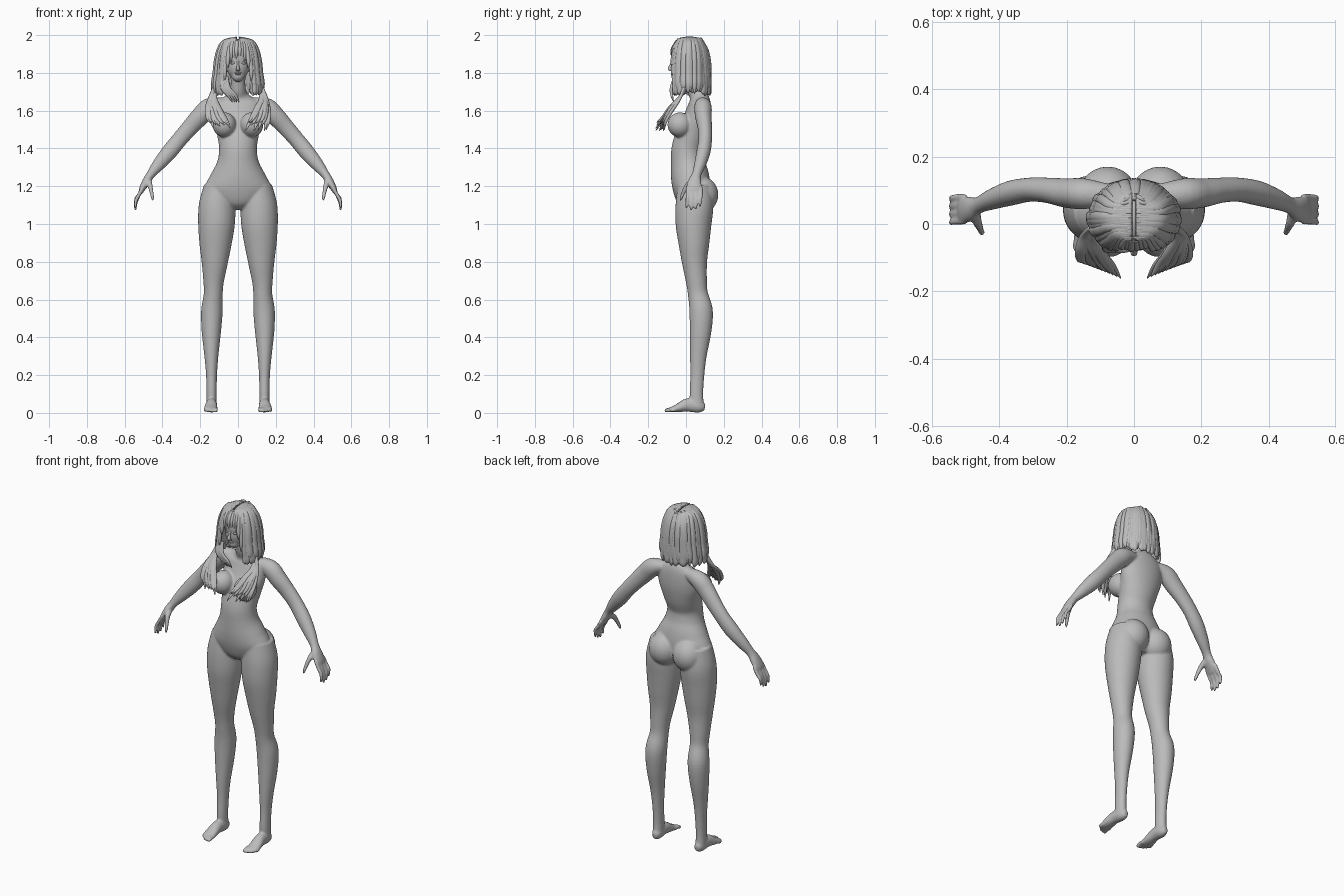
import bpy, bmesh, math, random
from mathutils import Vector, Matrix

random.seed(4)
if "Cube" in bpy.data.objects:
    bpy.data.objects.remove(bpy.data.objects["Cube"], do_unlink=True)

grey = bpy.data.materials.new("clay grey")
grey.use_nodes = True
grey.diffuse_color = (0.5, 0.5, 0.5, 1)
grey.node_tree.nodes["Principled BSDF"].inputs["Base Color"].default_value = (0.5, 0.5, 0.5, 1)

X, Y = Vector((1, 0, 0)), Vector((0, 1, 0))


def spline(points, steps):
    """Catmull-Rom interpolation of (x, y, z, radius, radius) stations."""
    padded = [points[0], *points, points[-1]]
    result = []
    for a, b, c, d in zip(padded, padded[1:], padded[2:], padded[3:]):
        for i in range(steps):
            t = i / steps
            result.append([q + t / 2 * (r - p + t * (2 * p - 5 * q + 4 * r - s
                           + t * (3 * (q - r) + s - p)))
                           for p, q, r, s in zip(a, b, c, d)])
    return result + [list(points[-1])]


def tube(bm, points, hint=X, sides=20, steps=5):
    """Closed elliptical loft; the first radius lies along the hint."""
    stations = spline(points, steps)
    centres = [Vector(s[:3]) for s in stations]
    rings = []
    for i, s in enumerate(stations):
        tangent = (centres[min(i + 1, len(centres) - 1)] - centres[max(i - 1, 0)]).normalized()
        u = (hint - tangent * hint.dot(tangent)).normalized()
        v = tangent.cross(u)
        turn = [math.tau * k / sides for k in range(sides)]
        rings.append([bm.verts.new(centres[i] + u * s[3] * math.cos(t) + v * s[4] * math.sin(t))
                      for t in turn])
    for low, high in zip(rings, rings[1:]):
        for k in range(sides):
            n = (k + 1) % sides
            bm.faces.new((low[k], low[n], high[n], high[k]))
    bm.faces.new(rings[0][::-1])
    bm.faces.new(rings[-1])


def ball(bm, centre, radii, tilt=0):
    matrix = Matrix.Translation(centre) @ Matrix.Rotation(tilt, 4, "Y") @ Matrix.Diagonal((*radii, 1))
    bmesh.ops.create_uvsphere(bm, u_segments=24, v_segments=16, radius=1, matrix=matrix)


def finish(bm, name):
    bmesh.ops.recalc_face_normals(bm, faces=bm.faces)
    for face in bm.faces:
        face.smooth = True
    mesh = bpy.data.meshes.new(name)
    bm.to_mesh(mesh)
    bm.free()
    mesh.materials.append(grey)
    obj = bpy.data.objects.new(name, mesh)
    bpy.context.collection.objects.link(obj)
    return obj


def fuse(obj, voxel, repeats):
    """Melt overlapping volumes into one soft skin."""
    remesh = obj.modifiers.new("fuse", "REMESH")
    remesh.mode = "VOXEL"
    remesh.voxel_size = voxel
    remesh.use_smooth_shade = True
    soften = obj.modifiers.new("soften", "SMOOTH")
    soften.factor = 0.5
    soften.iterations = repeats


# Torso, neck and skull
body = bmesh.new()
tube(body, [(0, .03, 1.8, .04, .04), (0, .045, 1.72, .04, .042), (0, .065, 1.68, .06, .048),
            (0, .073, 1.64, .12, .058), (0, .06, 1.56, .128, .074), (0, .035, 1.48, .112, .086),
            (0, .01, 1.4, .1, .086), (0, .01, 1.33, .11, .09), (0, .02, 1.26, .145, .1),
            (0, .03, 1.19, .175, .1), (0, .04, 1.12, .13, .085), (0, .045, 1.08, .07, .05)], sides=40)
ball(body, (0, .02, 1.88), (.085, .098, .1))
ball(body, (0, -.018, 1.84), (.06, .058, .08))
ball(body, (0, -.034, 1.785), (.034, .036, .034))

for side in (-1, 1):
    def flip(points):
        return [(side * p[0], *p[1:]) for p in points]

    ball(body, (side * .072, -.032, 1.525), (.062, .066, .066))
    ball(body, (side * .078, .085, 1.155), (.088, .086, .095))

    # Legs
    tube(body, flip([(.1, .045, 1.2, .08, .09), (.11, .045, 1.1, .097, .1), (.114, .04, 1, .097, .095),
                     (.119, .042, .9, .086, .082), (.123, .045, .8, .07, .067),
                     (.129, .055, .7, .055, .056), (.131, .063, .63, .05, .053),
                     (.138, .08, .54, .057, .062), (.141, .077, .43, .051, .057),
                     (.141, .065, .3, .037, .044), (.14, .06, .2, .029, .037),
                     (.14, .055, .1, .027, .036), (.14, .06, .03, .028, .036)]), sides=32)

    # Feet and toes
    tube(body, flip([(.138, .1, .03, .014, .018), (.139, .07, .034, .028, .033),
                     (.141, .01, .042, .03, .036), (.144, -.045, .025, .036, .022),
                     (.145, -.085, .016, .034, .012)]))
    for i in range(5):
        x, size = .117 + .0145 * i, .011 - .0009 * i
        reach = -.106 + .0045 * i * i / 2
        tube(body, flip([(x, -.06, .018, size, size), (x, reach + .015, .018, size, size),
                         (x, reach, .011, size, size * .9), (x, reach - .009, .01, .004, .004)]),
             sides=12, steps=3)

    # Arms
    tube(body, flip([(.08, .085, 1.64, .035, .03), (.15, .09, 1.618, .046, .05),
                     (.2, .092, 1.57, .044, .05), (.255, .1, 1.51, .038, .045),
                     (.31, .102, 1.447, .036, .042), (.365, .092, 1.38, .037, .042),
                     (.42, .074, 1.315, .031, .034), (.462, .056, 1.262, .025, .023),
                     (.485, .046, 1.225, .036, .022), (.508, .042, 1.185, .041, .016),
                     (.515, .042, 1.165, .036, .01)]), hint=Y)

    # Fingers and thumb
    for i in range(4):
        y, drop = .008 + .024 * i, (.006, -.006, 0, .016)[i]
        tube(body, flip([(.502, y, 1.195, .01, .01), (.524, y, 1.155, .0105, .0105),
                         (.54, y - .002, 1.12 + drop, .0095, .0095),
                         (.543, y - .005, 1.09 + drop, .008, .008),
                         (.54, y - .006, 1.075 + drop, .004, .004)]), hint=Y, sides=12, steps=3)
    tube(body, flip([(.474, .045, 1.235, .017, .016), (.466, .008, 1.205, .015, .014),
                     (.458, -.012, 1.17, .011, .011), (.452, -.026, 1.138, .009, .009),
                     (.45, -.03, 1.122, .004, .004)]), hint=Y, sides=12, steps=3)

# Navel
figure = finish(body, "body")
fuse(figure, .006, 4)

# Facial features
face = bmesh.new()
tube(face, [(0, -.07, 1.868, .006, .005), (0, -.08, 1.84, .006, .007),
            (0, -.087, 1.822, .01, .009), (0, -.072, 1.812, .009, .004)], sides=12)
for z, width in ((1.8, .019), (1.793, .016)):
    ball(face, (0, -.067, z), (width, .008, .0045))
for side in (-1, 1):
    ball(face, (side * .026, -.064, 1.852), (.014, .009, .007), side * .1)
    tube(face, [(side * .01, -.072, 1.868, .003, .003), (side * .028, -.068, 1.874, .003, .003),
                (side * .045, -.055, 1.866, .002, .002)], hint=Vector((0, 0, 1)), sides=8)
finish(face, "face_features")


def lock(bm, angle, end, width, lift=1.0):
    """Flat tapered strand from the parting, over the skull, down to a height."""
    s, c = math.sin(angle), math.cos(angle)
    fall = [(1.966, .62), (1.92, .86), (1.86, .98), (1.8, 1.03), (1.74, 1.1), (1.7, 1.1), (1.67, 1.02)]
    points = [(.006 * (1 if s > 0 else -1), .018 - .065 * c, 1.986 - .012 * c * c, width * .4, .007)]
    for z, spread in fall:
        if z < end:
            break
        k = spread * lift
        points.append((.118 * k * s, .018 - .106 * min(k, 1.02) * c, z, width, .01))
    x, y, z = points[-1][:3]
    points.append((x * .97, y, end - .012, width * .2, .003))
    tube(bm, points, hint=Vector((c, s, 0)), sides=10, steps=4)


# Bobbed hair with a centre parting
hair = bmesh.new()
for i in range(46):
    angle = math.radians(44 + 272 * i / 45)
    lock(hair, angle, random.uniform(1.69, 1.715), random.uniform(.014, .02), random.uniform(.96, 1.03))
for i in range(24):
    angle = math.radians(50 + 260 * i / 23)
    lock(hair, angle, 1.72, .024, .91)
finish(hair, "bob_hair")

# Fringe and face-framing strands
fringe = bmesh.new()
for side in (-1, 1):
    for degrees, end in ((5, 1.885), (13, 1.875), (21, 1.865), (29, 1.84), (36, 1.77), (42, 1.73)):
        lock(fringe, side * math.radians(degrees), end, .0115, random.uniform(.95, 1))
for i in range(4):
    tube(fringe, [(-.085 + .008 * i, -.06, 1.78, .01, .007), (-.08 + .01 * i, -.078, 1.72, .012, .008),
                  (-.05 + .012 * i, -.075, 1.68, .01, .007), (-.03 + .012 * i, -.065, 1.645, .002, .002)],
         sides=10)
finish(fringe, "fringe")

# Loose locks sweeping forward over the chest
for side, name in ((-1, "right_chest_locks"), (1, "left_chest_locks")):
    locks = bmesh.new()
    for i in range(11):
        t = i / 10
        tip = random.uniform(-.012, .012)
        tube(locks, [(side * (.105 + .02 * t), .01 - .02 * t, 1.725, .01, .008),
                     (side * (.125 + .022 * t), -.035, 1.67 - .01 * t, .014, .009),
                     (side * (.095 + .065 * t), -.088 + .012 * t, 1.605 + tip, .015, .009),
                     (side * (.065 + .095 * t), -.125 + .02 * t, 1.555 + tip, .012, .008),
                     (side * (.04 + .11 * t), -.16 + .045 * t, 1.515 + tip * 2, .002, .002)],
             sides=10)
    finish(locks, name)
